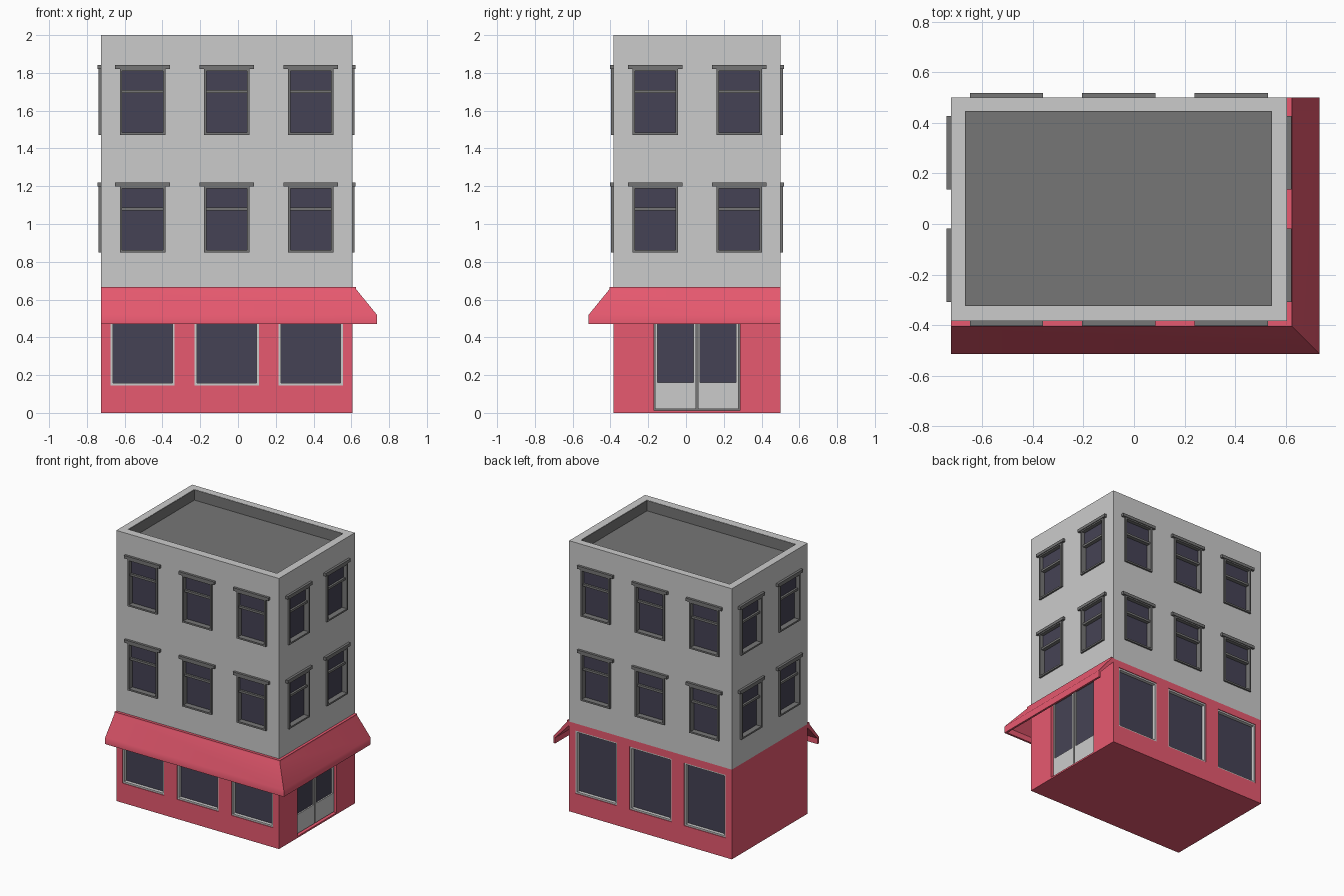
import bpy, bmesh
from mathutils import Vector

if "Cube" in bpy.data.objects:
    bpy.data.objects.remove(bpy.data.objects["Cube"])

X0, X1, Y0, Y1 = -0.725, 0.605, -0.385, 0.5
SPLIT, TOP = 0.663, 2.0


def material(name, rgb):
    m = bpy.data.materials.new(name)
    m.diffuse_color = (*rgb, 1)
    m.use_nodes = True
    m.node_tree.nodes["Principled BSDF"].inputs["Base Color"].default_value = m.diffuse_color
    return m


RED = material("red_paint", (0.80, 0.10, 0.16))
DARK = material("dark_grey_trim", (0.18, 0.18, 0.18))
GLASS = material("dark_glass", (0.06, 0.055, 0.09))


def make_boxes(name, boxes, mat=None):
    """One object from a list of (corner, corner) boxes."""
    bm = bmesh.new()
    for a, b in boxes:
        lo = Vector(map(min, a, b))
        hi = Vector(map(max, a, b))
        made = bmesh.ops.create_cube(bm, size=1)["verts"]
        for v in made:
            v.co = (lo + hi) / 2 + v.co * (hi - lo)
    return finish(name, bm, mat)


def finish(name, bm, mat=None):
    bmesh.ops.recalc_face_normals(bm, faces=bm.faces)
    me = bpy.data.meshes.new(name)
    bm.to_mesh(me)
    bm.free()
    ob = bpy.data.objects.new(name, me)
    bpy.context.collection.objects.link(ob)
    if mat:
        me.materials.append(mat)
    return ob


def cut(ob, boxes):
    cutter = make_boxes("cutter", boxes)
    cutter.hide_render = True
    mod = ob.modifiers.new("openings", "BOOLEAN")
    mod.operation = "DIFFERENCE"
    mod.solver = "EXACT"
    mod.object = cutter
    bpy.context.view_layer.objects.active = ob
    bpy.ops.object.modifier_apply(modifier=mod.name)
    bpy.data.objects.remove(cutter)


# Facade coordinates: u along the wall, d outwards, z up
WALLS = {
    "front": lambda u, d, z: (u, Y0 - d, z),
    "back": lambda u, d, z: (u, Y1 + d, z),
    "right": lambda u, d, z: (X1 + d, u, z),
    "left": lambda u, d, z: (X0 - d, u, z),
}


def wbox(side, u0, u1, d0, d1, z0, z1):
    p = WALLS[side]
    return p(u0, d0, z0), p(u1, d1, z1)


def ring(side, u0, u1, d0, d1, z0, z1, t):
    return [wbox(side, u0, u0 + t, d0, d1, z0, z1),
            wbox(side, u1 - t, u1, d0, d1, z0, z1),
            wbox(side, u0 + t, u1 - t, d0, d1, z0, z0 + t),
            wbox(side, u0 + t, u1 - t, d0, d1, z1 - t, z1)]


LONG, SHORT = (-0.505, -0.06, 0.385), (-0.163, 0.282)

# Upper sash windows on all four walls
frames, lintels, panes, upper_cuts = [], [], [], []
for side in WALLS:
    for u in (LONG if side in ("front", "back") else SHORT):
        for z in (0.85, 1.472):
            l, r = u - 0.12, u + 0.12
            upper_cuts.append(wbox(side, l + .002, r - .002, -0.04, 0.05, z + .002, z + 0.348))
            frames += ring(side, l, r, -0.045, 0.013, z, z + 0.35, 0.012)
            frames.append(wbox(side, l + .01, r - .01, -0.035, 0.0, z + 0.222, z + 0.238))
            lintels.append(wbox(side, u - 0.145, u + 0.145, -0.01, 0.018, z + 0.348, z + 0.37))
            panes.append(wbox(side, l + .01, r - .01, -0.05, -0.028, z + .01, z + 0.23))
            panes.append(wbox(side, l + .01, r - .01, -0.05, -0.015, z + 0.23, z + 0.342))

# Shop windows on the front and back
shop_frames, base_cuts = [], []
for side in ("front", "back"):
    for u in LONG:
        l, r = u - 0.17, u + 0.17
        base_cuts.append(wbox(side, l, r, -0.04, 0.05, 0.145, 0.61))
        shop_frames += ring(side, l, r, -0.045, -0.005, 0.145, 0.61, 0.012)
        panes.append(wbox(side, l + .01, r - .01, -0.05, -0.03, 0.155, 0.6))

# Double door on the right wall
base_cuts.append(wbox("right", -0.17, 0.285, -0.04, 0.05, 0.012, 0.61))
doors = []
for l, r in ((-0.163, 0.052), (0.063, 0.278)):
    doors += [wbox("right", l, l + .012, -0.045, -0.015, 0.02, 0.605),
              wbox("right", r - .012, r, -0.045, -0.015, 0.02, 0.605),
              wbox("right", l + .012, r - .012, -0.045, -0.015, 0.02, 0.16),
              wbox("right", l + .012, r - .012, -0.045, -0.015, 0.593, 0.605)]
    panes.append(wbox("right", l + .01, r - .01, -0.05, -0.025, 0.15, 0.6))
door_back = [wbox("right", -0.17, 0.285, -0.05, -0.036, 0.012, 0.61)]

# Walls: red ground floor, grey upper floors with a sunken roof
base = make_boxes("ground_floor", [((X0, Y0, 0), (X1, Y1, SPLIT))], RED)
cut(base, base_cuts)
upper = make_boxes("upper_floors", [((X0, Y0, SPLIT), (X1, Y1, TOP))])
cut(upper, upper_cuts + [((-0.67, -0.325, 1.92), (0.547, 0.447, 2.1))])
roof = make_boxes("roof_deck", [((-0.67, -0.325, 1.9), (0.547, 0.447, 1.922))], DARK)
liner = make_boxes("parapet_lining", [
    ((-0.672, -0.327, 1.9), (-0.668, 0.449, 1.998)),
    ((0.545, -0.327, 1.9), (0.549, 0.449, 1.998)),
    ((-0.668, -0.327, 1.9), (0.545, -0.323, 1.998)),
    ((-0.668, 0.445, 1.9), (0.545, 0.449, 1.998))], DARK)

make_boxes("window_frames", frames, DARK)
make_boxes("window_lintels", lintels, DARK)
make_boxes("glass_panes", panes, GLASS)
make_boxes("shop_window_frames", shop_frames)
make_boxes("door_leaves", doors)
make_boxes("door_surround", door_back, DARK)

# Awning: profile (out, z) swept along the front and mitred onto the right wall
profile = [(-0.005, 0.667), (0.02, 0.667), (0.02, 0.655), (0.13, 0.52),
           (0.13, 0.47), (0.115, 0.47), (0.115, 0.512), (-0.005, 0.64)]
bm = bmesh.new()
rows = [[bm.verts.new(f(d, z)) for d, z in profile] for f in (
    lambda d, z: (X0, Y0 - d, z),
    lambda d, z: (X1 + d, Y0 - d, z),
    lambda d, z: (X1 + d, Y1, z))]
n = len(profile)
for a, b in zip(rows, rows[1:]):
    for i in range(n):
        j = (i + 1) % n
        bm.faces.new((a[i], a[j], b[j], b[i]))
bm.faces.new(rows[0])
bm.faces.new(rows[-1])
awning = finish("awning", bm, RED)
bpy.ops.object.select_all(action="DESELECT")
awning.select_set(True)
bpy.context.view_layer.objects.active = awning
bpy.ops.object.shade_smooth_by_angle(angle=0.75)
